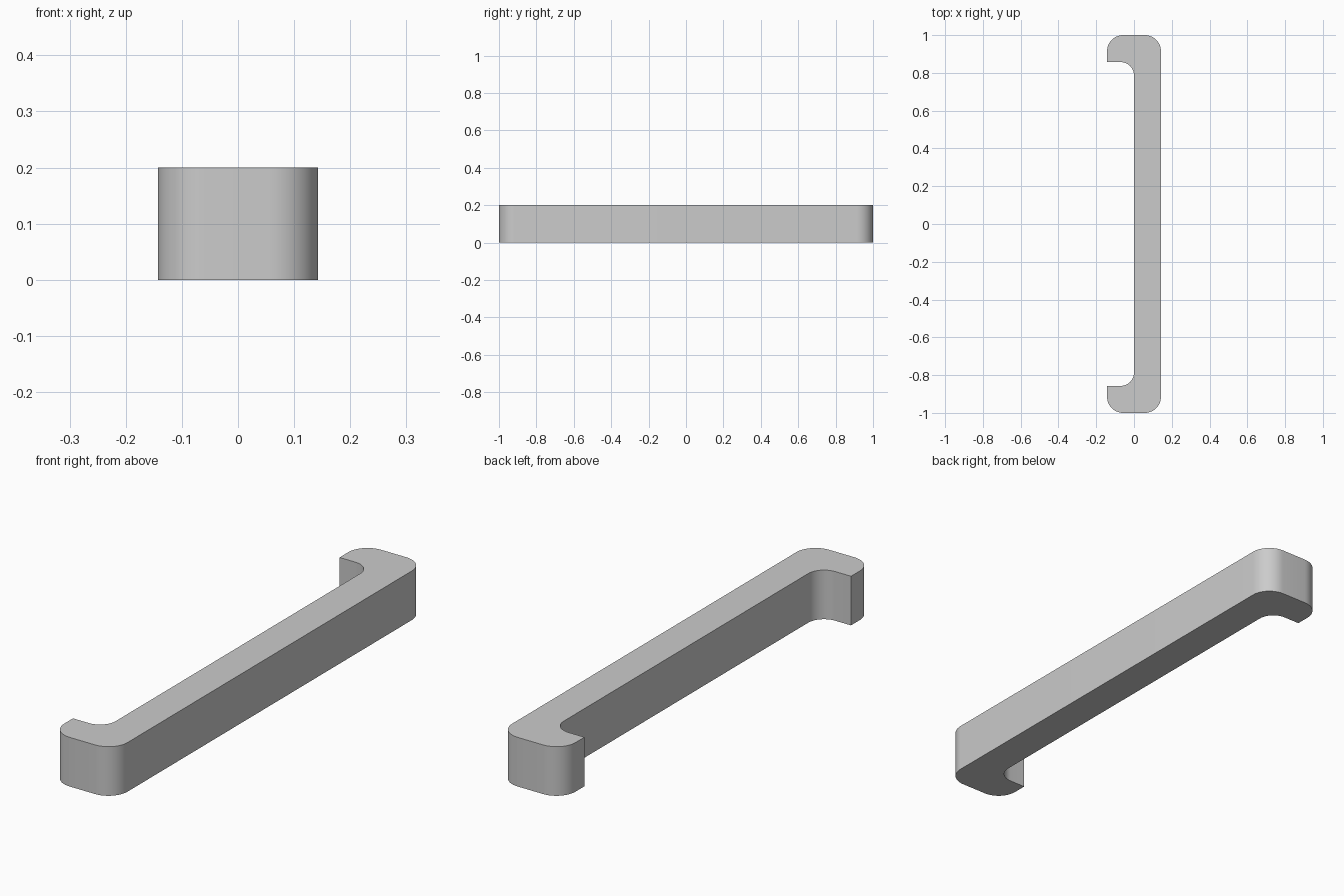
import bpy, bmesh, math
from mathutils import Vector

cube = bpy.data.objects.get("Cube")
if cube:
    bpy.data.objects.remove(cube, do_unlink=True)

HALF_W = 1 / 7       # half overall depth, also the bar thickness
HEIGHT = 0.2
R_OUT = 0.086        # outer corner radius
R_IN = 0.071         # inner fillet radius
STEPS = 12


def arc(cx, cy, radius, start, end):
    """Points along an arc, angles in degrees."""
    angles = [math.radians(start + (end - start) * i / STEPS) for i in range(STEPS + 1)]
    return [Vector((cx + radius * math.cos(a), cy + radius * math.sin(a), 0)) for a in angles]


# Half outline of the handle, from the grip's outer face round to its inner face
half = arc(HALF_W - R_OUT, 1 - R_OUT, R_OUT, 0, 90)
half += arc(-HALF_W + R_OUT, 1 - R_OUT, R_OUT, 90, 180)
half.append(Vector((-HALF_W, 1 - HALF_W, 0)))
half += arc(-R_IN, 1 - HALF_W - R_IN, R_IN, 90, 0)

# Mirror the outline to the other end
outline = half + [Vector((p.x, -p.y, 0)) for p in reversed(half)]

# Extrude the outline upward
bm = bmesh.new()
base = bm.faces.new([bm.verts.new(p) for p in outline])
top = bmesh.ops.extrude_face_region(bm, geom=[base], use_keep_orig=True)["geom"]
bmesh.ops.translate(bm, verts=[v for v in top if isinstance(v, bmesh.types.BMVert)],
                    vec=(0, 0, HEIGHT))
bmesh.ops.recalc_face_normals(bm, faces=bm.faces[:])
mesh = bpy.data.meshes.new("pull_handle")
bm.to_mesh(mesh)
bm.free()

handle = bpy.data.objects.new("pull_handle", mesh)
bpy.context.collection.objects.link(handle)

# Plain grey finish
grey = bpy.data.materials.new("plain_grey")
grey.use_nodes = True
colour = (0.6, 0.6, 0.6, 1)
grey.diffuse_color = colour
grey.node_tree.nodes["Principled BSDF"].inputs["Base Color"].default_value = colour
mesh.materials.append(grey)

# Smooth corners with crisp rims
bpy.ops.object.select_all(action="DESELECT")
handle.select_set(True)
bpy.context.view_layer.objects.active = handle
bpy.ops.object.shade_smooth_by_angle(angle=math.radians(30))
